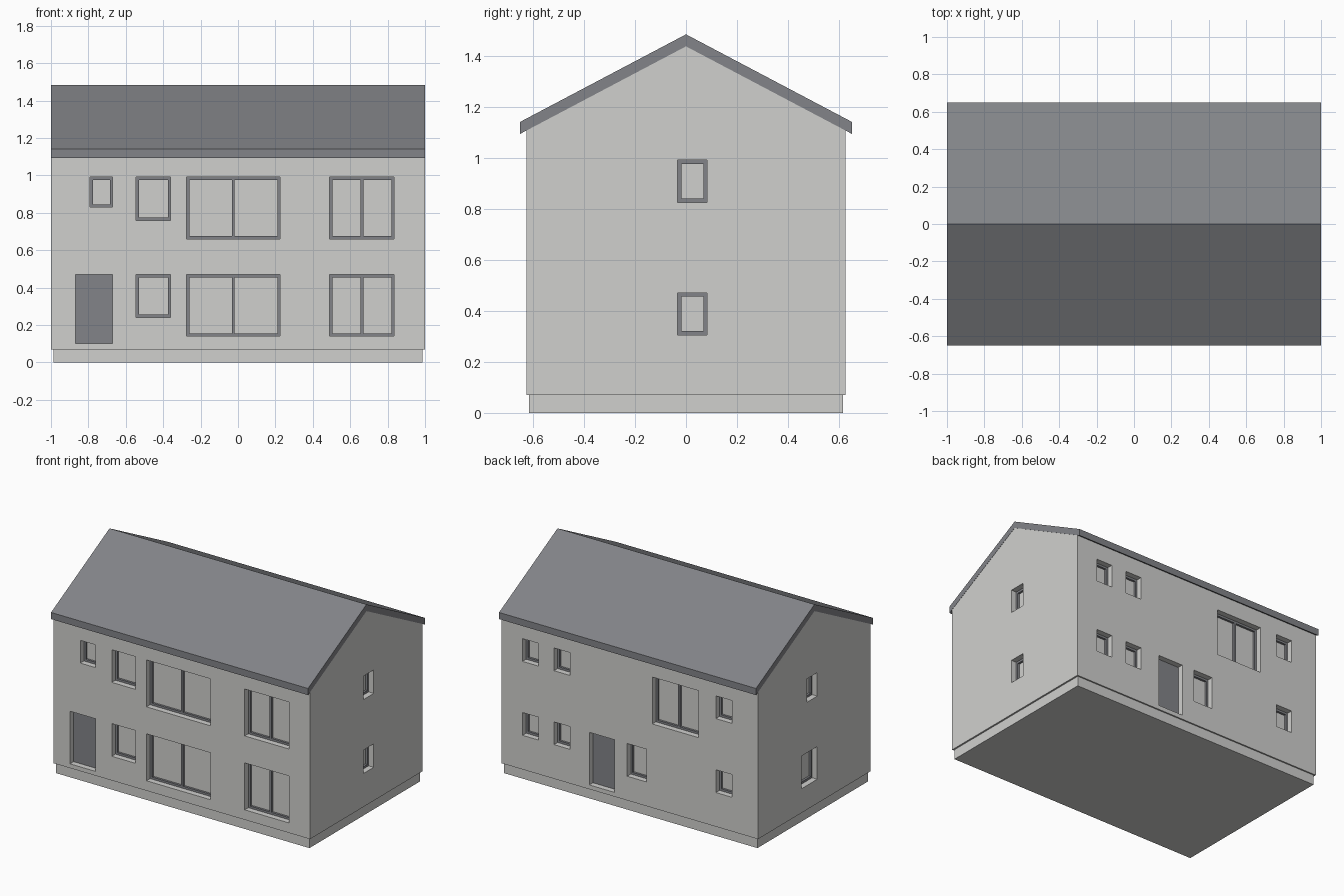
import bpy
import bmesh
from mathutils import Vector

cube = bpy.data.objects.get("Cube")
if cube:
    bpy.data.objects.remove(cube, do_unlink=True)


def material(name, rgb):
    mat = bpy.data.materials.new(name)
    mat.use_nodes = True
    mat.diffuse_color = (*rgb, 1)
    mat.node_tree.nodes["Principled BSDF"].inputs["Base Color"].default_value = (*rgb, 1)
    return mat


RENDER = material("light grey render", (0.63, 0.63, 0.615))
SLATE = material("slate grey", (0.225, 0.23, 0.247))

HALF_X, HALF_Y = 0.9985, 0.625   # wall faces
REVEAL, GLASS = 0.04, 0.055      # depth of frame face and of pane
BAR = 0.015                      # frame bar width


def make_object(name, bm, mat):
    bmesh.ops.recalc_face_normals(bm, faces=bm.faces)
    mesh = bpy.data.meshes.new(name)
    bm.to_mesh(mesh)
    bm.free()
    mesh.materials.append(mat)
    obj = bpy.data.objects.new(name, mesh)
    bpy.context.collection.objects.link(obj)
    return obj


def add_box(bm, a, b):
    a, b = Vector(a), Vector(b)
    verts = bmesh.ops.create_cube(bm, size=1)["verts"]
    for v in verts:
        v.co = (a + b) / 2 + v.co * (b - a)


def extrude_profile(name, points, half, mat):
    """Extrude a (y, z) outline along x."""
    bm = bmesh.new()
    face = bm.faces.new([bm.verts.new((-half, y, z)) for y, z in points])
    out = bmesh.ops.extrude_face_region(bm, geom=[face])["geom"]
    moved = [v for v in out if isinstance(v, bmesh.types.BMVert)]
    bmesh.ops.translate(bm, verts=moved, vec=(2 * half, 0, 0))
    return make_object(name, bm, mat)


def on_wall(side, u, depth, z):
    """Point at position u along a wall, a given depth behind its face."""
    return {"front": (u, depth - HALF_Y, z),
            "back": (u, HALF_Y - depth, z),
            "right": (HALF_X - depth, u, z),
            "left": (depth - HALF_X, u, z)}[side]


def wall_box(bm, side, u0, u1, z0, z1, d0, d1):
    add_box(bm, on_wall(side, u0, d0, z0), on_wall(side, u1, d1, z1))


# Roof slab with vertical eaves, and the gabled walls below it
RIDGE, EAVE_Y, EAVE_Z, THICK = 1.483, 0.65, 1.14, 0.047
slope = (RIDGE - EAVE_Z) / EAVE_Y
extrude_profile("roof", [(-EAVE_Y, EAVE_Z), (0, RIDGE), (EAVE_Y, EAVE_Z),
                         (EAVE_Y, EAVE_Z - THICK), (0, RIDGE - THICK),
                         (-EAVE_Y, EAVE_Z - THICK)], 1, SLATE)
shoulder = RIDGE - THICK - slope * HALF_Y
walls = extrude_profile("walls", [(-HALF_Y, 0.07), (-HALF_Y, shoulder),
                                  (0, RIDGE - THICK), (HALF_Y, shoulder),
                                  (HALF_Y, 0.07)], HALF_X, RENDER)

# Plinth
bm = bmesh.new()
add_box(bm, (-0.987, -0.615, 0), (0.987, 0.615, 0.07))
make_object("plinth", bm, RENDER)

# Openings: wall, start, end, height, storeys, has a centre bar
TOPS = {"lower": 0.47, "upper": 0.99}
BOTH = ("lower", "upper")
WINDOWS = [
    ("front", -0.79, -0.67, 0.16, ("upper",), False),
    ("front", -0.545, -0.36, 0.23, BOTH, False),
    ("front", -0.275, 0.225, 0.33, BOTH, True),
    ("front", 0.49, 0.835, 0.33, BOTH, True),
    ("back", 0.71, 0.835, 0.16, BOTH, False),
    ("back", 0.465, 0.59, 0.16, BOTH, False),
    ("back", -0.535, -0.175, 0.33, ("upper",), True),
    ("back", -0.795, -0.67, 0.16, BOTH, False),
    ("back", -0.13, 0.02, 0.23, ("lower",), False),
    ("right", -0.033, 0.083, 0.165, BOTH, False),
    ("left", -0.033, 0.083, 0.165, ("upper",), False),
    ("left", -0.033, 0.14, 0.23, ("lower",), False),
]
DOORS = [("front", -0.87, -0.67), ("back", 0.12, 0.315)]

cutter_bm = bmesh.new()

# Window frames sit in the recesses
for side, u0, u1, height, storeys, split in WINDOWS:
    for storey in storeys:
        z1 = TOPS[storey]
        z0 = z1 - height
        wall_box(cutter_bm, side, u0, u1, z0, z1, -0.05, GLASS)
        bm = bmesh.new()
        depth = (REVEAL, GLASS + 0.005)
        wall_box(bm, side, u0, u0 + BAR, z0, z1, *depth)
        wall_box(bm, side, u1 - BAR, u1, z0, z1, *depth)
        wall_box(bm, side, u0 + BAR, u1 - BAR, z0, z0 + BAR, *depth)
        wall_box(bm, side, u0 + BAR, u1 - BAR, z1 - BAR, z1, *depth)
        if split:
            mid = (u0 + u1) / 2
            wall_box(bm, side, mid - BAR / 2, mid + BAR / 2, z0 + BAR, z1 - BAR, *depth)
        make_object(f"{side}_{storey}_window_frame", bm, SLATE)

# Doors
for side, u0, u1 in DOORS:
    wall_box(cutter_bm, side, u0, u1, 0.1, 0.47, -0.05, GLASS)
    bm = bmesh.new()
    wall_box(bm, side, u0, u1, 0.1, 0.47, REVEAL, GLASS + 0.005)
    make_object(f"{side}_door", bm, SLATE)

# Cut the recesses into the walls
cutter = make_object("opening_cutter", cutter_bm, RENDER)
cutter.hide_render = True
mod = walls.modifiers.new("openings", "BOOLEAN")
mod.operation = "DIFFERENCE"
mod.solver = "EXACT"
mod.object = cutter
bpy.context.view_layer.objects.active = walls
bpy.ops.object.modifier_apply(modifier=mod.name)
bpy.data.objects.remove(cutter, do_unlink=True)
